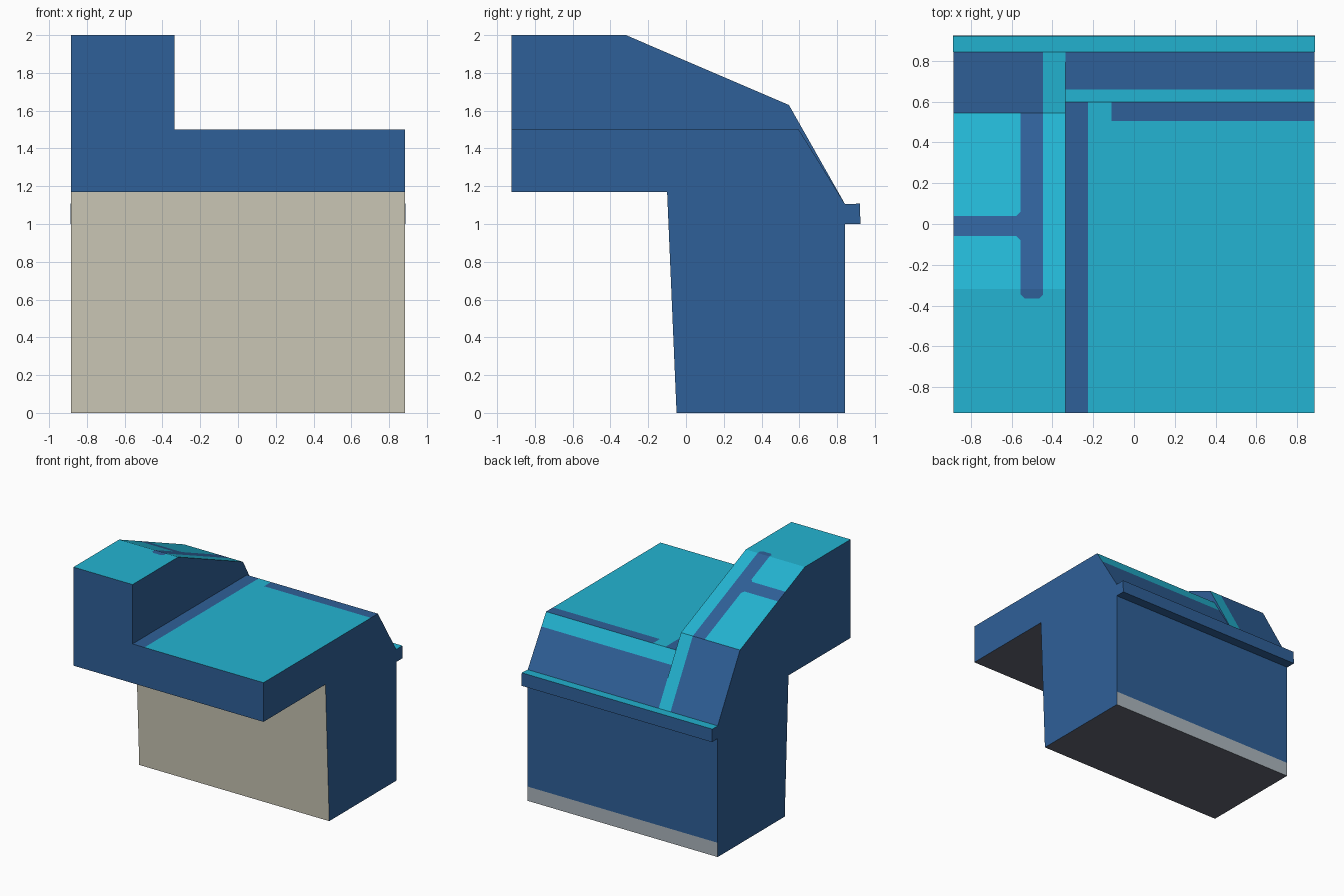
import bpy
import bmesh

if "Cube" in bpy.data.objects:
    bpy.data.objects.remove(bpy.data.objects["Cube"])


def material(name, r, g, b):
    lin = [((c / 255 + 0.055) / 1.055) ** 2.4 for c in (r, g, b)]
    m = bpy.data.materials.new(name)
    m.diffuse_color = (*lin, 1)
    m.use_nodes = True
    m.node_tree.nodes["Principled BSDF"].inputs["Base Color"].default_value = m.diffuse_color
    return m


MATS = [material("blue", 47, 96, 152), material("teal", 35, 180, 210),
        material("beige", 205, 201, 184), material("light_grey", 172, 182, 189),
        material("dark_grey", 98, 102, 114)]
BLUE, TEAL, BEIGE, LIGHT, DARK = range(5)

W, SPLIT = 0.885, -0.335      # half width, x where the tall part ends


def finish(bm, name, rule):
    bm.normal_update()
    for f in bm.faces:
        f.material_index = rule(f.calc_center_median(), f.normal)
    me = bpy.data.meshes.new(name)
    bm.to_mesh(me)
    bm.free()
    for m in MATS:
        me.materials.append(m)
    ob = bpy.data.objects.new(name, me)
    bpy.context.collection.objects.link(ob)


def polygon(bm, x, pts):
    return bm.faces.new([bm.verts.new((x, y, z)) for y, z in pts])


def sleeve(bm, pts, x0, x1):
    """Side walls of a profile swept along x, without end caps."""
    a = [bm.verts.new((x0, y, z)) for y, z in pts]
    b = [bm.verts.new((x1, y, z)) for y, z in pts]
    for i in range(len(pts)):
        j = (i + 1) % len(pts)
        bm.faces.new((a[i], a[j], b[j], b[i]))


def cut(bm, co, no, test):
    """Slice only the faces that pass the test."""
    bm.normal_update()
    faces = [f for f in bm.faces if test(f.calc_center_median(), f.normal)]
    edges = {e for f in faces for e in f.edges}
    verts = {v for f in faces for v in f.verts}
    bmesh.ops.bisect_plane(bm, geom=faces + list(edges) + list(verts),
                           plane_co=co, plane_no=no, dist=1e-5)


# Body: low and tall profiles joined by a step wall
base = [(0.842, 1.105), (0.842, 0), (-0.05, 0), (-0.1, 1.17), (-0.925, 1.17), (-0.925, 1.5)]
low = base + [(0.597, 1.5)]
tall = base + [(-0.925, 2), (-0.318, 2), (0.545, 1.63)]
step = [base[-1], low[-1], base[0], tall[-1], tall[-2], tall[-3]]

bm = bmesh.new()
sleeve(bm, tall, -W, SPLIT)
sleeve(bm, low, SPLIT, W)
polygon(bm, -W, tall)
polygon(bm, SPLIT, step)
polygon(bm, W, low)
bmesh.ops.remove_doubles(bm, verts=bm.verts, dist=1e-4)
bmesh.ops.recalc_face_normals(bm, faces=bm.faces)


def on_tall(c, n):
    return n.z > 0.3 and c.x < SPLIT - 0.001


def on_low(c, n):
    return n.z > 0.3 and c.x > SPLIT + 0.001


# Stripe outlines on both roofs, and the kick strip at the back
for x in (-0.555, -0.445):
    cut(bm, (x, 0, 0), (1, 0, 0), on_tall)
for y in (-0.365, -0.06, 0.04):
    cut(bm, (0, y, 0), (0, 1, 0), on_tall)
for x in (-0.225, -0.11):
    cut(bm, (x, 0, 0), (1, 0, 0), on_low)
for y in (0.505, 0.66):
    cut(bm, (0, y, 0), (0, 1, 0), on_low)
cut(bm, (0, 0, 0.12), (0, 0, 1), lambda c, n: n.y > 0.9)

# Clipped stripe end and small fillets where the stripes meet
for s in (-1, 1):
    cut(bm, (-0.5 + s * 0.055, -0.345, 0), (s, -1, 0),
        lambda c, n: on_tall(c, n) and abs(c.x + 0.5) < 0.054 and -0.364 < c.y < -0.319)
    cut(bm, (-0.555, -0.01 + s * 0.07, 0), (-1, s, 0),
        lambda c, n: on_tall(c, n) and c.x < -0.556 and s * (c.y + 0.01) > 0.051
        and -0.317 < c.y < 0.544)


def body_colour(c, n):
    if n.z < -0.9:
        return DARK
    if n.y < -0.9 and c.z < 1.16:
        return BEIGE
    if n.y > 0.9 and c.z < 0.12:
        return LIGHT
    if n.z < 0.3:
        return BLUE
    if c.x < SPLIT:
        dx, dy = abs(c.x + 0.5), abs(c.y + 0.01)
        if c.y > 0.546:
            blue = c.x < -0.445
        else:
            blue = (dx < 0.055 and dx - c.y < 0.4) or \
                   (c.x < -0.555 and (dy < 0.05 or dy - c.x < 0.625))
    else:
        blue = c.y > 0.66 or (c.y < 0.597 and (
            c.x < -0.225 or (c.x > -0.11 and c.y > 0.505)))
    return BLUE if blue else TEAL


finish(bm, "body", body_colour)

# Ledge along the back
bm = bmesh.new()
ledge = [(0.842, 1.0), (0.924, 1.0), (0.92, 1.108), (0.842, 1.105)]
sleeve(bm, ledge, -W - 0.003, W + 0.001)
polygon(bm, -W - 0.003, ledge)
polygon(bm, W + 0.001, ledge)
bmesh.ops.remove_doubles(bm, verts=bm.verts, dist=1e-4)
bmesh.ops.recalc_face_normals(bm, faces=bm.faces)
finish(bm, "back_ledge", lambda c, n: TEAL if n.z > 0.5 else BLUE)
